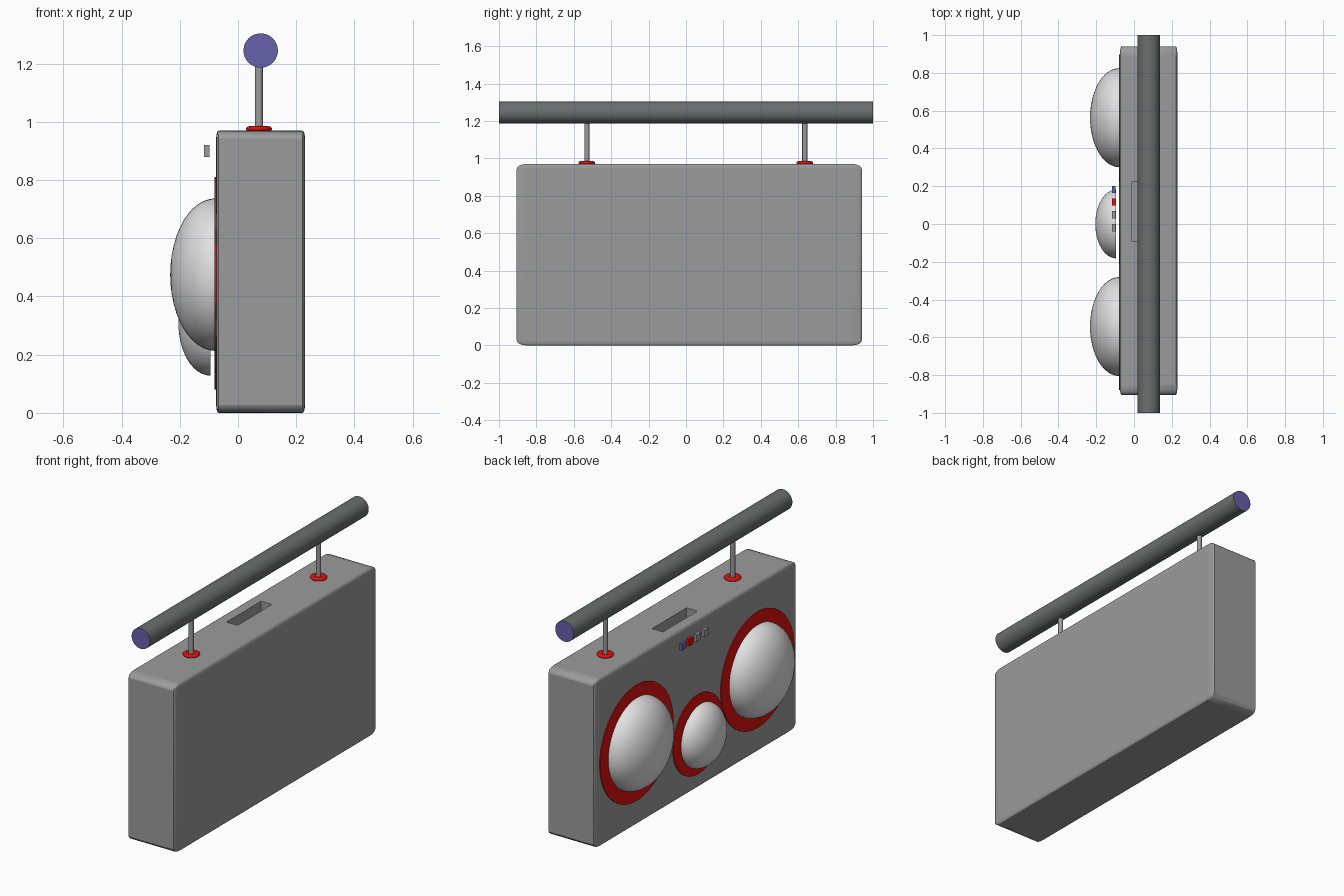
import bpy, bmesh, math
from mathutils import Matrix, Vector

if "Cube" in bpy.data.objects:
    bpy.data.objects.remove(bpy.data.objects["Cube"])


def mat(name, rgb):
    m = bpy.data.materials.new(name)
    m.diffuse_color = (*rgb, 1)
    m.use_nodes = True
    m.node_tree.nodes["Principled BSDF"].inputs["Base Color"].default_value = m.diffuse_color
    return m


GREY = mat("body grey", (0.33, 0.33, 0.33))
DARK = mat("handle dark grey", (0.14, 0.16, 0.155))
VIOLET = mat("violet", (0.13, 0.12, 0.40))
RED = mat("red", (0.75, 0.005, 0.005))
LIGHT = mat("dome light grey", (0.75, 0.75, 0.75))


def finish(name, bm, mats, smooth=True):
    bmesh.ops.recalc_face_normals(bm, faces=bm.faces[:])
    me = bpy.data.meshes.new(name)
    bm.to_mesh(me)
    bm.free()
    for m in mats:
        me.materials.append(m)
    ob = bpy.data.objects.new(name, me)
    bpy.context.collection.objects.link(ob)
    if smooth:
        bpy.ops.object.select_all(action='DESELECT')
        ob.select_set(True)
        bpy.context.view_layer.objects.active = ob
        bpy.ops.object.shade_smooth_by_angle(angle=math.radians(35))
    return ob


def box(name, lo, hi, m):
    lo, hi = Vector(lo), Vector(hi)
    bm = bmesh.new()
    bmesh.ops.create_cube(bm, size=1)
    bmesh.ops.scale(bm, vec=hi - lo, verts=bm.verts)
    bmesh.ops.translate(bm, vec=(lo + hi) / 2, verts=bm.verts)
    return finish(name, bm, [m], False)


def cylinder(name, a, b, r, mats, seg=32):
    a, b = Vector(a), Vector(b)
    d = b - a
    bm = bmesh.new()
    rot = d.to_track_quat('Z', 'Y').to_matrix().to_4x4()
    bmesh.ops.create_cone(bm, cap_ends=True, segments=seg, radius1=r, radius2=r,
                          depth=d.length, matrix=Matrix.Translation((a + b) / 2) @ rot)
    if len(mats) > 1:  # end caps take the second colour
        for f in bm.faces:
            if len(f.verts) > 4:
                f.material_index = 1
    return finish(name, bm, mats)


def dome(name, x, y, z, depth, r):
    # half ellipsoid bulging towards -x
    bm = bmesh.new()
    bmesh.ops.create_uvsphere(bm, u_segments=48, v_segments=24, radius=1)
    bmesh.ops.delete(bm, geom=[v for v in bm.verts if v.co.z < -0.001], context='VERTS')
    bmesh.ops.holes_fill(bm, edges=[e for e in bm.edges if e.is_boundary], sides=0)
    bm.transform(Matrix.Translation((x, y, z)) @ Matrix.Diagonal((depth, r, r, 1))
                 @ Matrix.Rotation(-math.pi / 2, 4, 'Y'))
    return finish(name, bm, [LIGHT])


# Body: rounded box, bevel stretched with the proportions
bm = bmesh.new()
bmesh.ops.create_cube(bm, size=1)
bmesh.ops.bevel(bm, geom=bm.edges[:], offset=0.028, segments=4, profile=0.5, affect='EDGES')
bmesh.ops.scale(bm, vec=(0.305, 1.845, 0.97), verts=bm.verts)
bmesh.ops.translate(bm, vec=(0.0775, 0.0175, 0.485), verts=bm.verts)
body = finish("body", bm, [GREY])
for p in body.data.polygons:
    if p.area > 0.1:
        p.use_smooth = False

# Slot in the top
cutter = box("slot_cutter", (-0.01, -0.09, 0.91), (0.06, 0.225, 1.05), GREY)
cutter.hide_render = True
cutter.hide_viewport = False
cutter.display_type = 'WIRE'
mod = body.modifiers.new("slot", 'BOOLEAN')
mod.operation = 'DIFFERENCE'
mod.object = cutter

# Carrying handle with posts and red collars
cylinder("handle_bar", (0.078, -1, 1.245), (0.078, 1, 1.245), 0.059, [DARK, VIOLET], 48)
for i, y in enumerate((-0.53, 0.635)):
    cylinder(f"handle_post_{i + 1}", (0.072, y, 0.95), (0.072, y, 1.22), 0.0135, [GREY], 24)
    bpy.ops.mesh.primitive_torus_add(location=(0.072, y, 0.976), major_radius=0.029,
                                     minor_radius=0.016, major_segments=32, minor_segments=12)
    collar = bpy.context.object
    collar.name = f"post_collar_{i + 1}"
    collar.scale.z = 0.6
    collar.data.materials.append(RED)
    bpy.ops.object.shade_smooth_by_angle(angle=math.radians(60))

# Speakers: red rim plate and light dome (floating base for the small one)
for name, y, z, r, base, depth, rim in (
        ("left_speaker", 0.563, 0.475, 0.262, -0.078, 0.155, 0.335),
        ("right_speaker", -0.543, 0.475, 0.262, -0.078, 0.155, 0.335),
        ("centre_speaker", 0.0, 0.31, 0.182, -0.095, 0.11, 0.23)):
    cylinder(name + "_rim", (-0.073, y, z), (-0.08, y, z), rim, [RED], 48)
    dome(name + "_dome", base, y, z, depth, r)

# Row of buttons
for i, (y, m) in enumerate(((0.182, VIOLET), (0.117, RED), (0.049, GREY), (-0.02, GREY))):
    box(f"button_{i + 1}", (-0.116, y - 0.019, 0.88), (-0.098, y + 0.019, 0.921), m)
